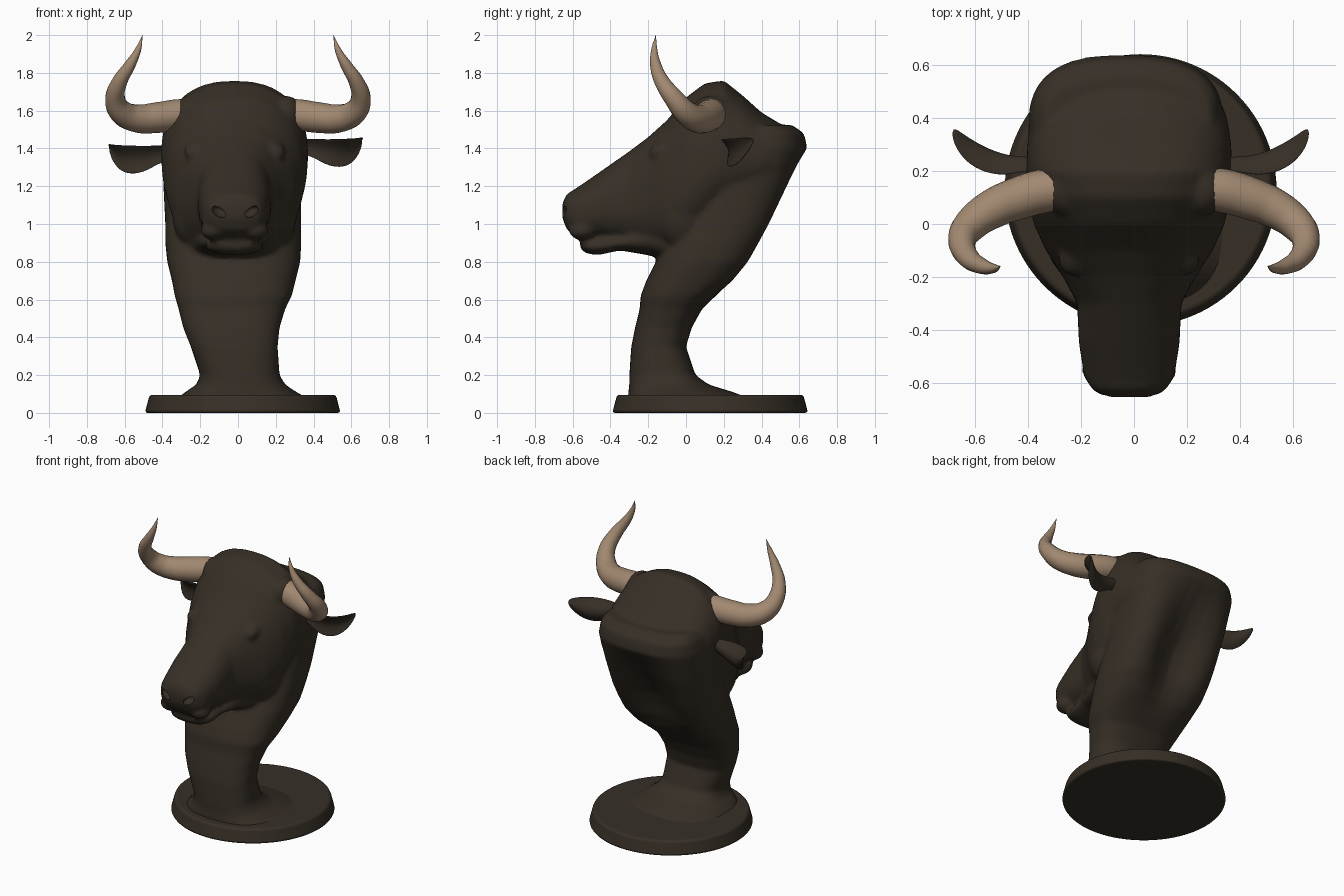
import bpy, math
from math import cos, sin, pi, exp
from mathutils import Vector

if "Cube" in bpy.data.objects:
    bpy.data.objects.remove(bpy.data.objects["Cube"], do_unlink=True)


def material(name, rgb):
    m = bpy.data.materials.new(name)
    m.use_nodes = True
    m.diffuse_color = (*rgb, 1)
    bsdf = m.node_tree.nodes["Principled BSDF"]
    bsdf.inputs["Base Color"].default_value = (*rgb, 1)
    bsdf.inputs["Roughness"].default_value = 0.7
    return m


HIDE = material("dark brown", (0.037, 0.028, 0.019))
HORN = material("tan horn", (0.36, 0.25, 0.165))


def power(v, n):
    return math.copysign(abs(v) ** (2 / n), v)


def oval(n, count=48):
    """Unit superellipse points."""
    steps = [2 * pi * i / count for i in range(count)]
    return [(power(cos(a), n), power(sin(a), n)) for a in steps]


def activate(ob):
    bpy.ops.object.select_all(action="DESELECT")
    ob.select_set(True)
    bpy.context.view_layer.objects.active = ob


def loft(name, rings):
    """Skin a list of closed rings and cap both ends."""
    k = len(rings[0])
    faces = [(r * k + i, r * k + (i + 1) % k, (r + 1) * k + (i + 1) % k, (r + 1) * k + i)
             for r in range(len(rings) - 1) for i in range(k)]
    last = (len(rings) - 1) * k
    faces += [tuple(reversed(range(k))), tuple(range(last, last + k))]
    mesh = bpy.data.meshes.new(name)
    mesh.from_pydata([p for ring in rings for p in ring], [], faces)
    mesh.materials.append(HIDE)
    ob = bpy.data.objects.new(name, mesh)
    bpy.context.collection.objects.link(ob)
    activate(ob)
    bpy.ops.object.mode_set(mode="EDIT")
    bpy.ops.mesh.select_all(action="SELECT")
    bpy.ops.mesh.normals_make_consistent(inside=False)
    bpy.ops.object.mode_set(mode="OBJECT")
    return ob


def ball(name, loc, size, tilt=(0, 0, 0)):
    bpy.ops.mesh.primitive_uv_sphere_add(segments=24, ring_count=16, location=loc, rotation=tilt)
    ob = bpy.context.object
    ob.name, ob.scale = name, size
    ob.data.materials.append(HIDE)
    return ob


def lengthwise(name, rows, n, taper, xc=-0.018):
    """Loft along y from rows of y, bottom, top, half width; taper narrows the top."""
    return loft(name, [[(xc + w * c * (1 - taper * s), y, (lo + hi) / 2 + (hi - lo) / 2 * s)
                        for c, s in oval(n)] for y, lo, hi, w in rows])


# Skull and upper muzzle
skull = lengthwise("head", [
    (-.655, 1.03, 1.11, .09), (-.63, .97, 1.16, .135), (-.58, .93, 1.19, .17),
    (-.45, .92, 1.28, .19), (-.3, .89, 1.385, .197), (-.2, .86, 1.46, .25),
    (-.1, .83, 1.55, .315), (0, .86, 1.67, .36), (.1, .95, 1.745, .383),
    (.2, 1.05, 1.76, .388), (.3, 1.1, 1.68, .385), (.4, 1.15, 1.59, .37), (.5, 1.2, 1.53, .33)], 2.4, .05)

# Lower jaw, separated from the muzzle by the mouth crease
jaw = lengthwise("lower_jaw", [
    (-.56, .87, .915, .09), (-.53, .845, .925, .13), (-.47, .835, .93, .15),
    (-.35, .86, .94, .16), (-.2, .835, 1, .2), (-.1, .805, 1, .23), (0, .84, 1, .23)], 2.3, 0)

# Neck rising from the base, with a hollow down its back
neck_rows = [
    (.06, -.31, .38, -.34, .4), (.11, -.305, .25, -.28, .31), (.15, -.3, .12, -.22, .25),
    (.2, -.3, .05, -.2, .22), (.35, -.29, 0, -.25, .21), (.45, -.27, .03, -.29, .22),
    (.55, -.245, .085, -.315, .25), (.62, -.24, .17, -.335, .285), (.7, -.21, .285, -.35, .305),
    (.8, -.16, .385, -.375, .33), (.9, -.11, .45, -.385, .335), (1, -.05, .505, -.385, .335),
    (1.2, .02, .585, -.395, .335), (1.4, .1, .642, -.4, .34), (1.48, .18, .625, -.38, .32),
    (1.525, .26, .56, -.34, .29)]
rings = []
for z, front, back, left, right in neck_rows:
    groove = .15 * max(0, sin(pi * (z - .6) / .75)) if .6 < z < 1.35 else 0
    xc, hw, yc, hy = (left + right) / 2, (right - left) / 2, (front + back) / 2, (back - front) / 2
    rings.append([(xc + hw * c, yc + hy * s - (groove * exp(-(2 * c) ** 2) if s > 0 else 0), z)
                  for c, s in oval(2.6)])
neck = loft("neck", rings)

# Brows, eyes, cheeks, horn bosses and nose wings
parts = [skull, jaw, neck]
for side in (-1, 1):
    x = lambda v: side * v - .018
    parts += [ball("brow", (x(.2), -.12, 1.41), (.06, .09, .035), (.5, 0, side * .6)),
              ball("eye", (x(.228), -.14, 1.355), (.03, .045, .03)),
              ball("cheek", (x(.2), -.01, 1.06), (.13, .16, .2)),
              ball("horn_boss", (side * .25, .13, 1.58), (.09, .105, .1), (0, side * .25, 0)),
              ball("nose_wing", (x(.095), -.585, 1.08), (.06, .06, .075)),
              ball("lip", (x(.11), -.55, .965), (.07, .07, .05))]

# Merge the flesh into one smooth sculpted surface with nostrils
activate(skull)
for ob in parts:
    ob.select_set(True)
bpy.ops.object.join()
remesh = skull.modifiers.new("merge", "REMESH")
remesh.mode, remesh.voxel_size = "VOXEL", .014
soften = skull.modifiers.new("soften", "SMOOTH")
soften.factor, soften.iterations = .5, 7
cutters = []
for side in (-1, 1):
    cutter = ball("nostril_cutter", (side * .085 - .015, -.64, 1.065), (.042, .045, .024), (0, -side * .6, side * .5))
    cut = skull.modifiers.new("nostril", "BOOLEAN")
    cut.object, cut.operation = cutter, "DIFFERENCE"
    cutters.append(cutter)
activate(skull)
for mod in list(skull.modifiers):
    bpy.ops.object.modifier_apply(modifier=mod.name)
for cutter in cutters:
    bpy.data.objects.remove(cutter, do_unlink=True)
skull.name = "head_and_neck"
bpy.ops.object.shade_smooth_by_angle(angle=math.radians(50))

# Cupped leaf-shaped ears
ear_path = [(.32, .24, 1.42, .04), (.4, .24, 1.41, .05), (.46, .24, 1.39, .07), (.53, .26, 1.385, .08),
            (.59, .295, 1.395, .07), (.635, .335, 1.425, .042), (.655, .36, 1.445, .012)]
for side, label in ((-1, "right_ear"), (1, "left_ear")):
    shift = Vector((-.025, 0, -.035)) if side < 0 else Vector()
    rings = []
    for i, (px, py, pz, h) in enumerate(ear_path):
        a, b = ear_path[max(i - 1, 0)], ear_path[min(i + 1, len(ear_path) - 1)]
        n = Vector((b[1] - a[1], a[0] - b[0], 0)).normalized()
        up = (Vector((0, 0, 1)) + n * .25).normalized()
        out = (n - Vector((0, 0, .25))).normalized()
        ring = []
        for c, s in oval(2, 24):
            p = Vector((px, py, pz)) + up * (h * c) + out * (h * .6 * c * c + h * .3 * s)
            ring.append(Vector((p.x * side, p.y, p.z)) + shift)
        rings.append(ring)
    ear = loft(label, rings)
    rounding = ear.modifiers.new("round", "SUBSURF")
    rounding.levels = rounding.render_levels = 2
    bpy.ops.object.shade_smooth()

# Sweeping tapered horns
horn_path = [(.26, .135, 1.585, .08), (.34, .125, 1.575, .083), (.43, .1, 1.563, .081), (.53, .06, 1.558, .075),
             (.615, .0, 1.59, .065), (.65, -.06, 1.66, .053), (.628, -.125, 1.75, .041),
             (.573, -.16, 1.84, .03), (.53, -.168, 1.92, .017), (.505, -.16, 2, .001)]
for side, label in ((-1, "right_horn"), (1, "left_horn")):
    curve = bpy.data.curves.new(label, "CURVE")
    curve.dimensions, curve.bevel_depth, curve.bevel_resolution = "3D", 1, 6
    curve.resolution_u, curve.use_fill_caps = 6, True
    spline = curve.splines.new("BEZIER")
    spline.bezier_points.add(len(horn_path) - 1)
    for point, (px, py, pz, r) in zip(spline.bezier_points, horn_path):
        point.co, point.radius = (side * px, py, pz), r
        point.handle_left_type = point.handle_right_type = "AUTO"
    curve.materials.append(HORN)
    horn = bpy.data.objects.new(label, curve)
    bpy.context.collection.objects.link(horn)
    activate(horn)
    bpy.ops.object.convert(target="MESH")
    bpy.ops.object.shade_smooth_by_angle(angle=math.radians(60))

# Round base with a sloped, softened rim
bpy.ops.mesh.primitive_cone_add(vertices=96, radius1=.518, radius2=.493, depth=.096, location=(.025, .128, .048))
base = bpy.context.object
base.name = "base"
base.data.materials.append(HIDE)
bevel = base.modifiers.new("rim", "BEVEL")
bevel.width, bevel.segments, bevel.limit_method = .015, 3, "ANGLE"
bpy.ops.object.shade_smooth_by_angle(angle=math.radians(40))
